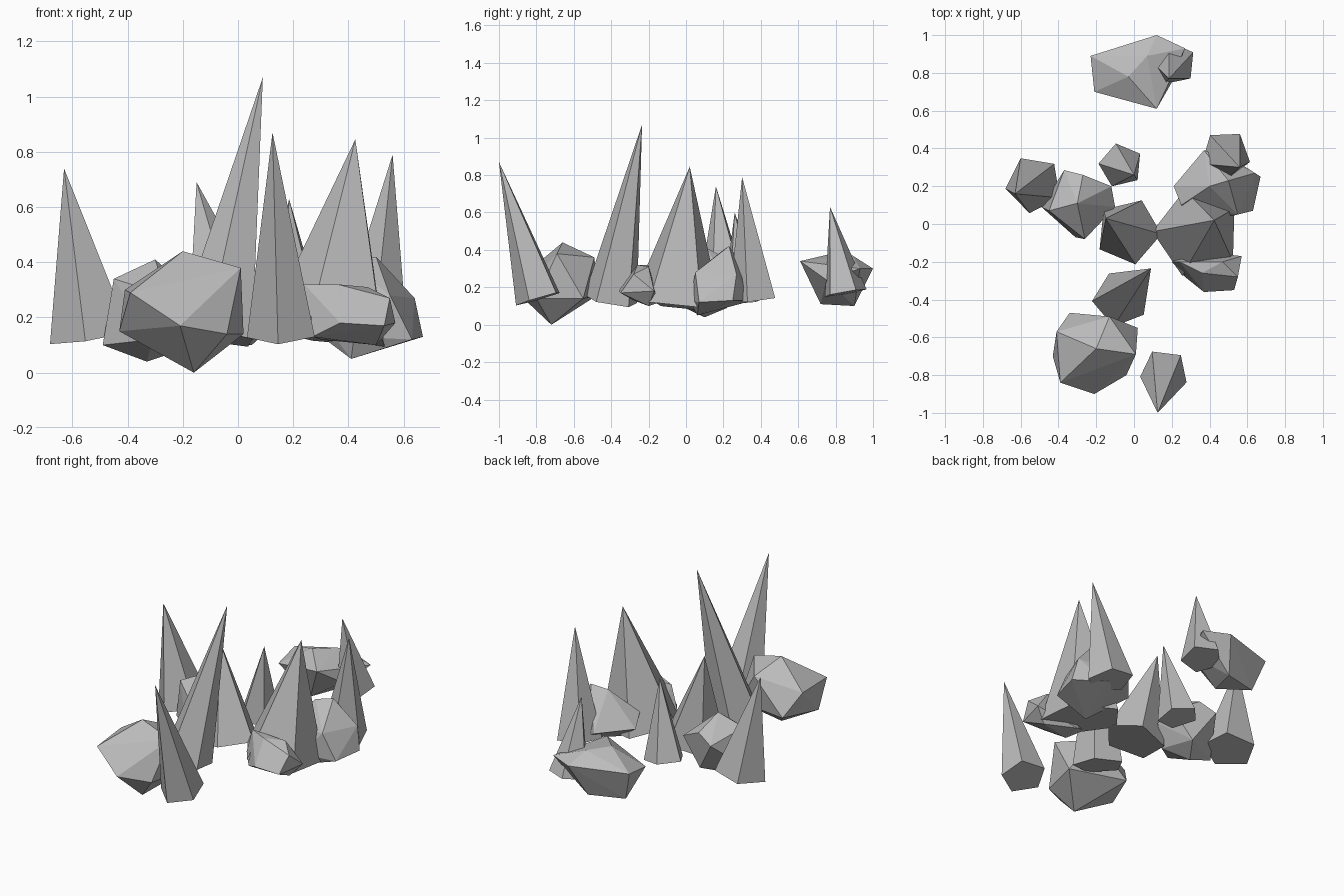
import bpy, bmesh
from math import radians
from mathutils import Matrix, Vector

cube = bpy.data.objects.get("Cube")
if cube:
    bpy.data.objects.remove(cube)

stone = bpy.data.materials.new("grey_stone")
stone.use_nodes = True
grey = (0.5, 0.5, 0.5, 1)
stone.diffuse_color = grey
stone.node_tree.nodes["Principled BSDF"].inputs["Base Color"].default_value = grey


def finish(name, bm):
    """Turn the mesh into a named stone object with outward faces."""
    bmesh.ops.recalc_face_normals(bm, faces=bm.faces)
    mesh = bpy.data.meshes.new(name)
    bm.to_mesh(mesh)
    bm.free()
    mesh.materials.append(stone)
    obj = bpy.data.objects.new(name, mesh)
    bpy.context.collection.objects.link(obj)


def spike(name, base, apex, radius, start):
    """Five-sided pyramid leaning from its base centre to its apex."""
    base, apex = Vector(base), Vector(apex)
    axis = apex - base
    tilt = Vector((0, 0, 1)).rotation_difference(axis).to_matrix()
    bm = bmesh.new()
    ring = []
    for i in range(5):
        turn = Matrix.Rotation(radians(start + 72 * i), 3, 'Z')
        ring.append(bm.verts.new(base + tilt @ turn @ Vector((radius, 0, 0))))
    tip = bm.verts.new(apex)
    bm.faces.new(ring)
    for i in range(5):
        bm.faces.new((ring[i], ring[(i + 1) % 5], tip))
    finish(name, bm)


def boulder(name, corners):
    """Irregular rock wrapped around a few corner points."""
    bm = bmesh.new()
    for corner in corners:
        bm.verts.new(corner)
    hull = bmesh.ops.convex_hull(bm, input=bm.verts)
    bmesh.ops.delete(bm, geom=hull["geom_interior"], context='VERTS')
    finish(name, bm)


# Tall pointed spikes
spike("front_spike", (.16, -.785, .14), (.125, -1.0, .87), .13, 47)
spike("tallest_spike", (-.075, -.40, .13), (.09, -.235, 1.07), .15, 40)
spike("wide_spike", (.335, -.05, .13), (.425, .02, .845), .24, 34)
spike("middle_spike", (-.03, -.04, .12), (-.15, .03, .69), .18, 67)
spike("right_spike", (-.53, .21, .13), (-.63, .16, .74), .155, 45)
spike("left_spike", (.485, .365, .14), (.56, .30, .79), .135, 56)
spike("small_spike", (-.07, .31, .13), (0, .26, .60), .12, 31)
spike("back_spike", (.21, .85, .17), (.185, .77, .63), .12, 30)

# Irregular rocks
boulder("front_rock", [
    (-.2, -.66, .44), (-.16, -.72, 0), (-.21, -.9, .17), (-.39, -.84, .29),
    (.01, -.69, .38), (-.13, -.49, .36), (-.41, -.57, .3), (.02, -.55, .14),
    (-.43, -.7, .15), (-.34, -.47, .16), (-.04, -.8, .14)])
boulder("right_rock", [
    (-.3, .11, .41), (-.33, .1, .04), (-.49, .09, .1), (-.45, .07, .34),
    (-.37, .285, .28), (-.27, .26, .33), (-.12, .2, .25), (-.1, .09, .2),
    (-.26, -.08, .28), (-.31, -.07, .12), (-.18, .03, .09), (-.25, .22, .09)])
boulder("left_rock", [
    (.21, .2, .2), (.37, .39, .2), (.5, .23, .42), (.64, .27, .27),
    (.67, .25, .13), (.63, .07, .12), (.42, .02, .13), (.41, .06, .05),
    (.25, .1, .26), (.55, .05, .28), (.5, .36, .13), (.4, .2, .4)])
boulder("low_rock", [
    (.24, -.2, .32), (.36, -.26, .32), (.47, -.2, .31), (.55, -.28, .27),
    (.57, -.17, .18), (.53, -.35, .17), (.37, -.36, .18), (.27, -.28, .13),
    (.2, -.2, .17), (.5, -.2, .1), (.3, -.14, .12)])
boulder("back_rock", [
    (-.03, .78, .38), (.12, 1, .3), (-.23, .89, .3), (-.21, .7, .27),
    (.12, .61, .34), (.2, .75, .24), (.27, .93, .3), (.05, .9, .1),
    (0, .72, .11), (.07, .89, .37), (-.17, .84, .11)])
